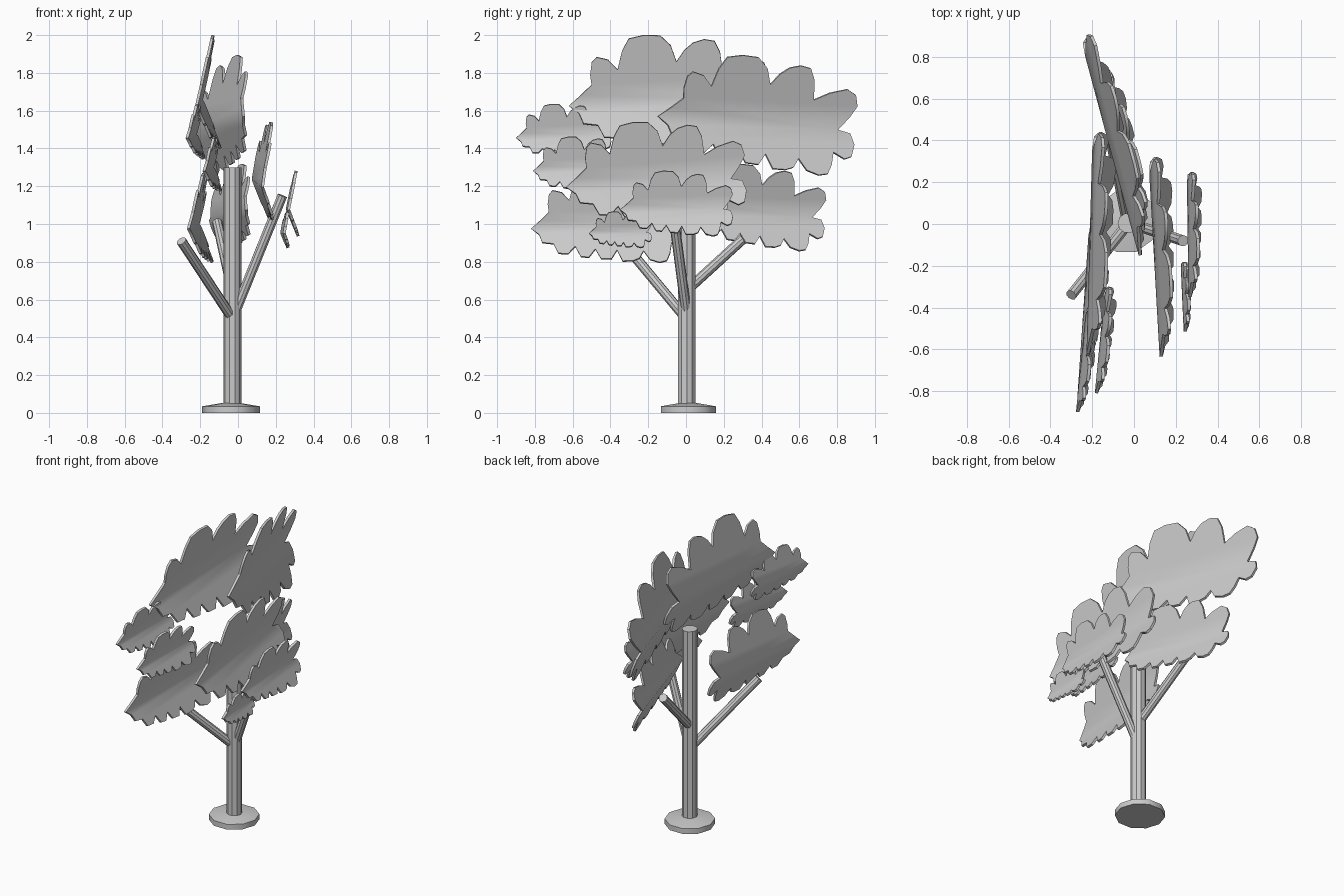
import bpy
import bmesh
import math
from mathutils import Vector

cube = bpy.data.objects.get("Cube")
if cube:
    bpy.data.objects.remove(cube, do_unlink=True)

grey = bpy.data.materials.new("plain grey")
grey.use_nodes = True
colour = (0.6, 0.6, 0.6, 1)
grey.diffuse_color = colour
grey.node_tree.nodes["Principled BSDF"].inputs["Base Color"].default_value = colour


def finish(bm, name):
    """Turn a bmesh into a named grey object."""
    bmesh.ops.recalc_face_normals(bm, faces=bm.faces)
    mesh = bpy.data.meshes.new(name)
    bm.to_mesh(mesh)
    bm.free()
    mesh.materials.append(grey)
    obj = bpy.data.objects.new(name, mesh)
    bpy.context.scene.collection.objects.link(obj)
    return obj


def smooth(obj):
    """Smooth shading that keeps the strong edges sharp."""
    bpy.ops.object.select_all(action="DESELECT")
    obj.select_set(True)
    bpy.context.view_layer.objects.active = obj
    for modifier in obj.modifiers[:]:
        bpy.ops.object.modifier_apply(modifier=modifier.name)
    bpy.ops.object.shade_smooth_by_angle(angle=math.radians(40))


def rod(name, start, end, radius, sides=10, end_radius=None):
    """Straight capped cylinder or cone between two points."""
    start, end = Vector(start), Vector(end)
    axis = end - start
    bm = bmesh.new()
    bmesh.ops.create_cone(bm, cap_ends=True, segments=sides, radius1=radius,
                          radius2=end_radius or radius, depth=axis.length)
    if axis.x or axis.y:
        bm.transform(axis.to_track_quat("Z", "Y").to_matrix().to_4x4())
    else:
        # a corner of the polygon points along x
        from_y = Vector((0, 1, 0)).rotation_difference(Vector((1, 0, 0)))
        bm.transform(from_y.to_matrix().to_4x4())
    bmesh.ops.translate(bm, verts=bm.verts, vec=(start + end) / 2)
    return finish(bm, name)


# Lobed leaf outline: distance along the rib, height away from it
UPPER = [(.06, .05), (.115, .1), (.11, .15), (.12, .21), (.145, .235), (.2, .22), (.245, .17),
         (.27, .26), (.305, .32), (.38, .335), (.46, .33), (.51, .28), (.535, .2),
         (.575, .255), (.62, .29), (.675, .305), (.725, .295), (.75, .24), (.76, .14),
         (.835, .18), (.92, .205), (.965, .18), (.98, .125), (.95, .07)]
LOWER = [(.05, .04), (.07, .09), (.14, .1), (.17, .16), (.23, .165), (.275, .12),
         (.31, .185), (.36, .19), (.4, .14), (.435, .2), (.5, .205), (.535, .15),
         (.57, .22), (.635, .22), (.675, .205), (.7, .16), (.74, .215), (.8, .235),
         (.845, .225), (.865, .18), (.875, .115), (.93, .145), (.965, .13),
         (.98, .07), (.96, .015)]
THICKNESS = 0.015


def leaf(name, start, end, upper_lean=0.21, lower_lean=0.4):
    """Leaf folded along its rib, both halves leaning to the left side."""
    start, end = Vector(start), Vector(end)
    rib = end - start
    size = rib.y
    sideways = Vector((rib.y, -rib.x, 0)).normalized()
    upward = sideways.cross(rib).normalized()
    bm = bmesh.new()
    base = bm.verts.new(start)
    notch = bm.verts.new(start + rib * 0.9)
    for outline, side, lean in ((UPPER, 1, upper_lean), (LOWER, -1, lower_lean)):
        edge = [bm.verts.new(start + rib * u + (sideways * lean + upward * side) * v * size)
                for u, v in outline]
        bm.faces.new([base] + edge + [notch])
    obj = finish(bm, name)
    solid = obj.modifiers.new("thickness", "SOLIDIFY")
    solid.thickness = THICKNESS
    solid.offset = 0
    smooth(obj)


# Base disc with a shallow sloping top
smooth(rod("base_disc", (-.037, .012, 0), (-.037, .012, .035), .153))
smooth(rod("base_slope", (-.037, .012, .035), (-.037, .012, .052), .153, end_radius=.05))

# Trunk and three branches
rod("trunk", (-.03, .004, .04), (-.03, .004, 1.3), .048)
rod("front_branch", (-.03, 0, .5), (-.3, -.34, .91), .027)
rod("left_branch", (-.01, 0, .545), (.235, -.08, 1.15), .027)
rod("back_branch", (-.03, 0, .645), (-.11, .4, 1.01), .027)

# Foliage, from the top down
leaf("top_leaf", (-.22, -.62, 1.625), (-.19, .46, 1.66))
leaf("back_top_leaf", (.03, -.15, 1.57), (-.255, .91, 1.49), upper_lean=.25, lower_lean=.33)
leaf("front_small_leaf", (-.27, -.9, 1.455), (-.22, -.385, 1.475))
leaf("front_lower_small_leaf", (-.18, -.81, 1.28), (-.13, -.29, 1.3))
leaf("front_low_leaf", (-.263, -.82, .975), (-.205, .03, 1.0))
leaf("left_big_leaf", (.13, -.635, 1.195), (.075, .335, 1.245))
leaf("back_low_leaf", (.045, -.03, 1.075), (-.16, .745, 1.03), upper_lean=.25)
leaf("left_outer_leaf", (.268, -.35, 1.075), (.26, .26, 1.08))
leaf("left_tiny_leaf", (.245, -.515, .95), (.23, -.175, .955))
